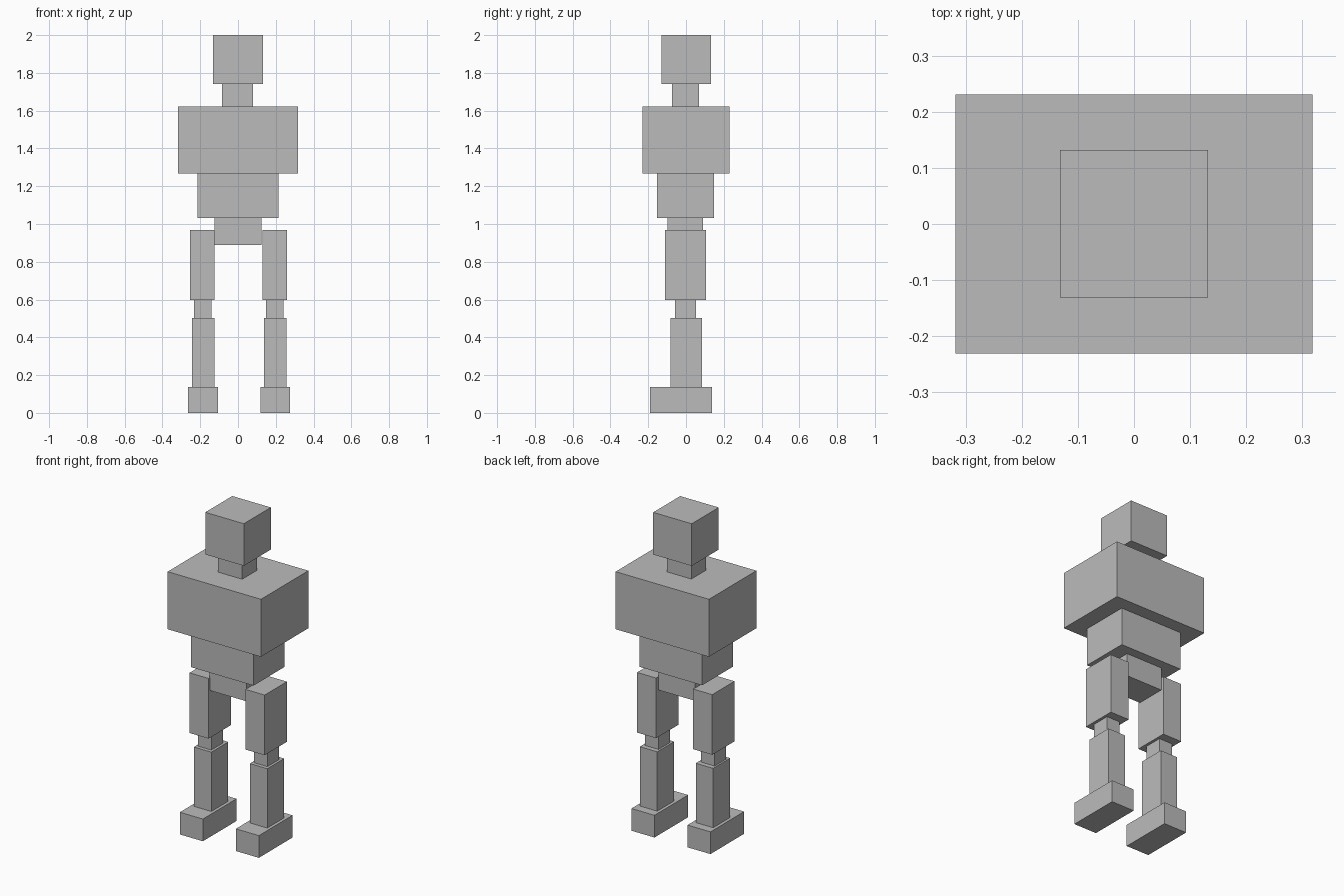
import bpy

if "Cube" in bpy.data.objects:
    bpy.data.objects.remove(bpy.data.objects["Cube"])

grey = bpy.data.materials.new("plain grey")
grey.diffuse_color = (0.5, 0.5, 0.5, 1)
grey.use_nodes = True
grey.node_tree.nodes["Principled BSDF"].inputs["Base Color"].default_value = grey.diffuse_color


def box(name, cx, width, y0, y1, z0, z1):
    """Block centred on cx, spanning y0..y1 and z0..z1."""
    bpy.ops.mesh.primitive_cube_add(size=1, location=(cx, (y0 + y1) / 2, (z0 + z1) / 2))
    ob = bpy.context.object
    ob.name = name
    ob.scale = (width, y1 - y0, z1 - z0)
    bpy.ops.object.transform_apply(location=False, rotation=False, scale=True)
    ob.data.materials.append(grey)


# Head and trunk
box("head", 0, 0.263, -0.131, 0.132, 1.74, 2.0)
box("neck", -0.002, 0.165, -0.074, 0.068, 1.622, 1.74)
box("chest", 0, 0.637, -0.231, 0.231, 1.267, 1.622)
box("waist", 0, 0.428, -0.154, 0.149, 1.032, 1.267)
box("pelvis", 0, 0.251, -0.097, 0.09, 0.89, 1.032)

# Legs, very slightly off centre
for side, thigh_x, x in (("left", -0.189, -0.185), ("right", 0.194, 0.197)):
    box(side + "_thigh", thigh_x, 0.13, -0.11, 0.107, 0.598, 0.969)
    box(side + "_knee", (thigh_x + x) / 2, 0.092, -0.058, 0.054, 0.503, 0.598)
    box(side + "_shin", x, 0.119, -0.081, 0.084, 0.137, 0.503)
    box(side + "_foot", x, 0.157, -0.19, 0.138, 0.0, 0.137)
